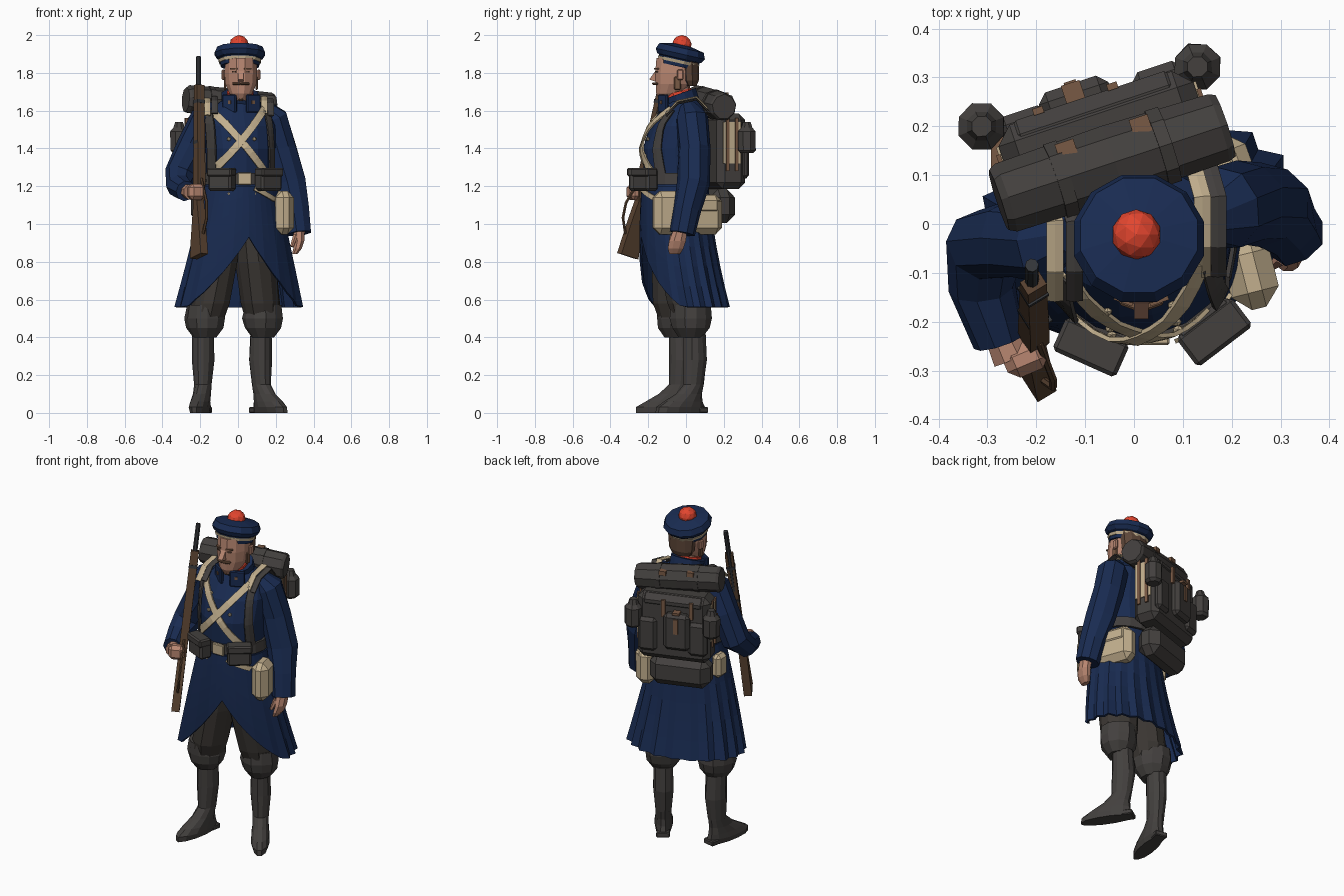
import bpy, bmesh, math, random
from mathutils import Matrix, Vector

random.seed(4)
cube = bpy.data.objects.get("Cube")
if cube:
    bpy.data.objects.remove(cube, do_unlink=True)

COLOURS = {
    "navy cloth": (.0095, .024, .082), "charcoal gear": (.056, .051, .048),
    "dark trousers": (.045, .039, .034), "red wool": (.76, .06, .028),
    "cream canvas": (.54, .43, .27), "skin": (.48, .24, .165),
    "walnut wood": (.1, .055, .03), "brown leather": (.19, .1, .058),
    "brown hair": (.11, .062, .04), "gun metal": (.035, .037, .042)}
MATS = {}
for label, rgb in COLOURS.items():
    m = bpy.data.materials.new(label)
    m.use_nodes = True
    m.diffuse_color = (*rgb, 1)
    bsdf = m.node_tree.nodes["Principled BSDF"]
    bsdf.inputs["Base Color"].default_value = (*rgb, 1)
    bsdf.inputs["Roughness"].default_value = .9
    MATS[label] = m
ID = Matrix.Identity(4)


def finish(name, bm, colour, M=ID, thick=0):
    bmesh.ops.transform(bm, matrix=M, verts=bm.verts)
    bmesh.ops.recalc_face_normals(bm, faces=bm.faces)
    me = bpy.data.meshes.new(name)
    bm.to_mesh(me)
    bm.free()
    ob = bpy.data.objects.new(name, me)
    bpy.context.collection.objects.link(ob)
    me.materials.append(MATS[colour])
    if thick:
        mod = ob.modifiers.new("thickness", "SOLIDIFY")
        mod.thickness, mod.offset = thick, 0


def place(x, y, z=0, yaw=0):
    return Matrix.Translation((x, y, z)) @ Matrix.Rotation(yaw, 4, "Z")


def tube(name, rings, colour, sides=10, axis=None, M=ID, jitter=0):
    """Loft of ellipses (x, y, z, rx, ry); rings follow the path unless axis is given."""
    bm, loops = bmesh.new(), []
    pts = [Vector(r[:3]) for r in rings]
    for i, r in enumerate(rings):
        t = axis or pts[min(i + 1, len(pts) - 1)] - pts[max(i - 1, 0)]
        t = Vector(t).normalized()
        a = (Vector((1, 0, 0)) - t * t.x).normalized()
        b = t.cross(a)
        loop = []
        for k in range(sides):
            w = math.tau * (k + .5) / sides
            wob = 1 + random.uniform(-jitter, jitter)
            loop.append(bm.verts.new(pts[i] + (a * math.cos(w) * r[3] + b * math.sin(w) * r[-1]) * wob))
        loops.append(loop)
    for lo, hi in zip(loops, loops[1:]):
        for k in range(sides):
            j = (k + 1) % sides
            bm.faces.new((lo[k], lo[j], hi[j], hi[k]))
    bm.faces.new(loops[0])
    bm.faces.new(loops[-1])
    finish(name, bm, colour, M)


def box(name, loc, size, colour, M=ID, yaw=0, bevel=.012):
    bm = bmesh.new()
    bmesh.ops.create_cube(bm, size=1, matrix=Matrix.Diagonal((*size, 1)))
    if bevel:
        bmesh.ops.bevel(bm, geom=bm.edges[:], offset=bevel, segments=1, affect="EDGES")
    finish(name, bm, colour, M @ place(*loc, yaw))


def blob(name, loc, size, colour, detail=2, M=ID):
    bm = bmesh.new()
    bmesh.ops.create_icosphere(bm, subdivisions=detail, radius=1, matrix=Matrix.Diagonal((*size, 1)))
    finish(name, bm, colour, M @ place(*loc))


def prism(name, outline, width, colour, M=ID):
    """Side profile of (y, z) points extruded along x."""
    bm = bmesh.new()
    f = bm.faces.new([bm.verts.new((-width / 2, y, z)) for y, z in outline])
    out = bmesh.ops.extrude_face_region(bm, geom=[f])["geom"]
    bmesh.ops.translate(bm, vec=(width, 0, 0), verts=[v for v in out if isinstance(v, bmesh.types.BMVert)])
    finish(name, bm, colour, M)


UP = (0, 0, 1)
BODY = Matrix.Rotation(.2, 4, "Z")

# Coat body, turned slightly to its left
TORSO = [(0, -.06, 1.12, .2, .165), (0, -.06, 1.25, .18, .165), (0, -.065, 1.4, .185, .165),
         (0, -.04, 1.52, .195, .15), (0, -.015, 1.6, .175, .12), (.01, -.02, 1.66, .09, .08)]
tube("coat_body", TORSO, "navy cloth", 18, UP, BODY)


def torso_at(z):
    for lo, hi in zip(TORSO, TORSO[1:]):
        if z <= hi[2]:
            f = (z - lo[2]) / (hi[2] - lo[2])
            return [p + (q - p) * f for p, q in zip(lo, hi)]
    return TORSO[-1]


def front_y(x, z):
    cx, cy, _, rx, ry = torso_at(z)
    return cy - ry * math.sqrt(max(.04, 1 - ((x - cx) / rx) ** 2))


def strap(name, start, end, width, colour, lift=.008, steps=10):
    """Ribbon lying on the chest between two (x, z) points."""
    a, b = Vector(start), Vector(end)
    side = (b - a).orthogonal().normalized() * width / 2
    bm, rows = bmesh.new(), []
    for i in range(steps + 1):
        row = []
        for s in (-1, 0, 1):
            x, z = a.lerp(b, i / steps) + side * s
            row.append(bm.verts.new((x, front_y(x, z) - lift, z)))
        rows.append(row)
    for p, q in zip(rows, rows[1:]):
        for k in range(2):
            bm.faces.new((p[k], p[k + 1], q[k + 1], q[k]))
    finish(name, bm, colour, BODY, .009)


# Pleated coat skirt, open at the front
bm, cols, N, ROWS = bmesh.new(), [], 40, 6
for i in range(N):
    w = math.tau * i / N
    hem = .93 - .37 * min(1, abs(math.sin(w)) * 1.1 if math.cos(w) > 0 else 1)
    pleat = (-1) ** i * (random.uniform(.02, .06) if math.cos(w) < .4 else .01)
    col = []
    for k in range(ROWS + 1):
        z = 1.2 + (hem - 1.2) * k / ROWS
        s = (1.2 - z) / .64
        fold = 1 + s * pleat
        col.append(bm.verts.new((.19 * math.sin(w) * (1 + .75 * s) * fold,
                                 -.06 + .055 * s * s - (.17 + .04 * s) * math.cos(w) * fold, z)))
    cols.append(col)
for i in range(N):
    p, q = cols[i], cols[(i + 1) % N]
    for k in range(ROWS):
        bm.faces.new((p[k], q[k], q[k + 1], p[k + 1]))
finish("coat_skirt", bm, "navy cloth", Matrix.Rotation(.24, 4, "Z"), .012)

# Sleeves and hands
tube("left_sleeve", [(.13, .01, 1.62, .045), (.18, .03, 1.56, .085), (.225, .045, 1.4, .085),
                     (.275, .04, 1.22, .085), (.305, .005, 1.08, .074), (.322, -.02, .95, .066)],
     "navy cloth", 9, jitter=.05)
tube("right_sleeve", [(-.12, -.025, 1.62, .045), (-.17, -.035, 1.56, .085), (-.24, -.03, 1.42, .083),
                      (-.305, -.045, 1.27, .08), (-.31, -.13, 1.2, .068), (-.275, -.24, 1.175, .055)],
     "navy cloth", 9, jitter=.05)
tube("left_hand", [(.322, -.03, .97, .035, .04), (.325, -.045, .91, .028, .048),
                   (.315, -.055, .87, .024, .045), (.3, -.06, .84, .015, .03)], "skin", 8, UP)
tube("left_thumb", [(.305, -.07, .94, .015), (.285, -.085, .88, .01)], "skin", 6)
tube("right_wrist", [(-.275, -.22, 1.175, .036), (-.25, -.275, 1.17, .042)], "skin", 8)
box("right_hand", (-.222, -.275, 1.17), (.09, .065, .085), "skin", yaw=.4, bevel=.02)

# Trousers, gathered knees and boots
tube("right_trouser", [(-.07, -.04, 1.05, .1, .13), (-.1, -.06, .8, .105, .125), (-.145, -.06, .58, .1, .11),
                       (-.16, -.06, .5, .09, .09)], "dark trousers", 11, UP, jitter=.06)
tube("left_trouser", [(.07, -.03, 1.05, .1, .13), (.095, -.02, .8, .105, .125), (.12, .01, .58, .105, .11),
                      (.125, .02, .5, .09, .09)], "dark trousers", 11, UP, jitter=.06)
BOOT = [(0, -.09, 0, .045, .15), (0, -.09, .03, .053, .15), (0, -.07, .06, .05, .12), (0, -.035, .1, .046, .08),
        (0, -.005, .15, .046, .057), (0, .005, .28, .058, .066), (0, 0, .42, .056, .06)]
KNEE = [(0, 0, .57, .097, .105), (0, 0, .5, .106, .108), (0, 0, .45, .098, .098), (0, 0, .4, .06, .064)]
for side, x, y, yaw in (("right", -.185, -.03, -.2), ("left", .122, .045, .58)):
    M = place(x, y, 0, yaw)
    tube(side + "_knee", KNEE, "charcoal gear", 11, UP, place(x + .01, y - .02), .05)
    tube(side + "_boot", BOOT, "charcoal gear", 12, UP, M, .04)
    box(side + "_heel", (0, .035, .015), (.075, .06, .03), "charcoal gear", M, bevel=.005)

# Neck, collar and head
tube("neck", [(.01, -.02, 1.58, .055), (.015, -.04, 1.76, .058)], "skin")
tube("scarf", [(.012, -.025, 1.62, .078), (.012, -.047, 1.7, .074)], "red wool")
tube("collar", [(.01, 0, 1.58, .115, .1), (.01, -.013, 1.63, .1, .092), (.01, -.034, 1.69, .1, .094)],
     "navy cloth", 12)
for s in (-1, 1):
    box("collar_flap", (.018 + s * .062, -.12, 1.638), (.085, .02, .095), "navy cloth", yaw=s * .55, bevel=.006)
    box("collar_badge", (.018 + s * .062, -.133, 1.645), (.018, .008, .018), "brown leather", yaw=s * .55, bevel=0)
tube("head", [(.015, -.105, 1.655, .03, .035), (.015, -.085, 1.69, .062, .075), (.015, -.065, 1.74, .085, .098),
              (.015, -.055, 1.8, .09, .112), (.015, -.05, 1.88, .085, .11)], "skin", 12, UP)
tube("hair", [(.015, .025, 1.73, .06, .03), (.015, .018, 1.76, .08, .05), (.015, .015, 1.86, .09, .055)],
     "brown hair", 10, UP)
prism("nose", [(-.155, 1.82), (-.195, 1.765), (-.155, 1.752)], .03, "skin", place(.015, 0))
box("goatee", (.015, -.133, 1.666), (.03, .025, .03), "brown leather", bevel=.008)
for s in (-1, 1):
    x = .015 + s * .036
    box("moustache", (.015 + s * .022, -.163, 1.743), (.045, .02, .013), "brown leather", yaw=s * .35, bevel=.004)
    box("brow", (x, -.156, 1.822), (.04, .012, .007), "brown leather", yaw=s * .35, bevel=0)
    box("eye", (x, -.156, 1.805), (.02, .008, .008), "brown hair", yaw=s * .35, bevel=0)
    box("sideburn", (.015 + s * .084, -.045, 1.745), (.012, .035, .07), "brown leather", bevel=.004)
    box("ear", (.015 + s * .094, -.03, 1.79), (.018, .035, .055), "skin", bevel=.006)

# Cap, leaning back
LEAN = Vector((0, .22, .975))


def cap_part(name, profile, colour):
    base = Vector((.01, -.045, 1.835))
    tube(name, [(*(base + LEAN * h), r) for h, r in profile], colour, 12, LEAN)


cap_part("cap", [(0, .104), (.04, .113), (.046, .125), (.068, .138), (.1, .124), (.115, .05)], "navy cloth")
cap_part("cap_ribbon", [(.018, .112), (.034, .117)], "cream canvas")
blob("pompom", (.005, -.022, 1.951), (.051, .052, .049), "red wool")

# Chest straps, belt and pouches
strap("cross_belt", (-.16, 1.6), (.1, 1.28), .038, "cream canvas", .012)
strap("cross_belt", (.12, 1.61), (-.17, 1.28), .038, "cream canvas", .016)
strap("bag_strap", (.04, 1.19), (.16, 1.13), .025, "cream canvas", .03)
for s in (-1, 1):
    strap("shoulder_strap", (s * .155 - .02, 1.6), (s * .16 - .01, 1.26), .034, "charcoal gear", .02)
for label, x, y, drop, colour in (
        ("left_cream", .14, .025, 0, "cream canvas"), ("left_dark", .172, .025, .012, "charcoal gear"),
        ("right_cream", -.162, -.025, .01, "cream canvas"), ("right_dark", -.122, -.025, 0, "charcoal gear")):
    path = ((0, -.13, 1.585), (0, -.07, 1.65), (0, .03, 1.672), (-.02, .1, 1.6))
    tube(label + "_shoulder_strap", [(x + p, y + q, r - drop, .02, .006) for p, q, r in path], colour, 6)
belt = [torso_at(z) for z in (1.21, 1.27)]
tube("belt", [(*r[:3], r[3] + .014, r[4] + .012) for r in belt], "charcoal gear", 18, UP, BODY)
box("buckle", (.035, -.24, 1.24), (.075, .016, .065), "cream canvas", bevel=.004)
for x, y, yaw in ((-.085, -.245, -.42), (.16, -.215, .65)):
    M = place(x, y, 0, yaw)
    box("cartridge_pouch", (0, 0, 1.235), (.135, .075, .12), "charcoal gear", M)
    box("pouch_flap", (0, -.008, 1.275), (.142, .075, .045), "charcoal gear", M, bevel=.008)
for z in (1.54, 1.45, 1.36, 1.16):
    for x in (-.09, .045):
        blob("button", (x, front_y(x, z) - .006, z), (.012, .009, .012), "cream canvas", 1, BODY)

# Side bags
box("haversack_front", (.238, -.1, 1.06), (.1, .15, .23), "cream canvas", yaw=.25, bevel=.035)
box("haversack_rear", (.195, .075, 1.05), (.11, .23, .21), "cream canvas", yaw=.35, bevel=.035)
box("haversack_flap", (.202, .075, 1.1), (.11, .2, .1), "cream canvas", yaw=.35, bevel=.025)
box("hip_pouch", (-.205, -.03, 1.09), (.06, .09, .14), "cream canvas", bevel=.02)

# Back pack, turned further than the shoulders
PACK = place(-.045, .125, 0, .32)
ROLL = PACK @ Matrix.Translation((0, 0, 1.64)) @ Matrix.Rotation(math.pi / 2 + .08, 4, "Y")
tube("blanket_roll", [(0, 0, z, r) for z, r in ((-.245, .066), (-.23, .075), (0, .078), (.23, .075), (.245, .066))],
     "charcoal gear", 9, M=ROLL, jitter=.03)
box("pack_body", (0, .06, 1.385), (.42, .16, .4), "charcoal gear", PACK, bevel=.035)
box("pack_lid", (0, .07, 1.54), (.38, .15, .08), "charcoal gear", PACK, bevel=.03)
box("centre_pocket", (-.03, .15, 1.38), (.15, .06, .22), "charcoal gear", PACK, bevel=.02)
box("lower_bundle", (-.02, .035, 1.095), (.35, .14, .18), "charcoal gear", PACK, bevel=.045)
box("pocket_buckle", (-.03, .16, 1.496), (.04, .045, .014), "brown leather", PACK, bevel=0)
box("pocket_tab", (-.03, .182, 1.42), (.025, .009, .09), "brown leather", PACK, bevel=0)
for s in (-1, 1):
    box("side_pocket", (s * .145, .135, 1.34), (.11, .05, .2), "charcoal gear", PACK, bevel=.018)
    box("side_canvas", (s * .211, .055, 1.43), (.009, .1, .22), "cream canvas", PACK, bevel=0)
    for y in (.03, .08):
        box("side_band", (s * .216, y, 1.42), (.009, .018, .28), "brown leather", PACK, bevel=0)
    box("lid_strap", (s * .08 - .03, .149, 1.51), (.022, .014, .1), "brown leather", PACK, bevel=0)
    tube("roll_strap", [(0, 0, s * .11 - .014, .081), (0, 0, s * .11 + .014, .081)], "charcoal gear", 9, M=ROLL)
    box("roll_buckle", (s * .08, .055, 1.69 - s * .006), (.04, .035, .025), "brown leather", PACK, bevel=0)
for name, x, y in (("left_flask", .13, .322), ("right_flask", -.312, .2)):
    tube(name, [(x, y, z, r) for z, r in ((1.375, .035), (1.39, .05), (1.49, .05), (1.51, .032), (1.54, .022))],
         "charcoal gear", 8, UP, jitter=.03)
    box(name + "_strap", (x * .9, y - .05, 1.47), (.025, .08, .02), "brown leather", bevel=0)

# Rifle, leaning back to the shoulder
GUN = Matrix.Translation((-.205, -.312, .825)) @ Matrix.Rotation(-.205, 4, "X") @ Matrix.Rotation(.55, 4, "Z")
prism("rifle_stock", [(-.052, .01), (.058, 0), (.05, .1), (.028, .27), (.025, .5), (.018, .93), (-.014, .93),
                      (-.024, .5), (-.024, .38), (-.012, .3), (-.028, .2)], .045, "walnut wood", GUN)
tube("rifle_barrel", [(0, .008, .4, .016), (0, .008, 1.085, .014)], "gun metal", 8, M=GUN)
for z in (.62, .84):
    box("barrel_band", (0, .003, z), (.048, .046, .018), "gun metal", GUN, bevel=0)
box("rifle_bolt", (.03, .012, .42), (.035, .015, .015), "gun metal", GUN, bevel=0)
tube("rifle_sling", [(0, -.04, .12, .008), (0, -.075, .2, .008), (0, -.075, .28, .008), (0, -.02, .42, .008)],
     "walnut wood", 6, M=GUN)
